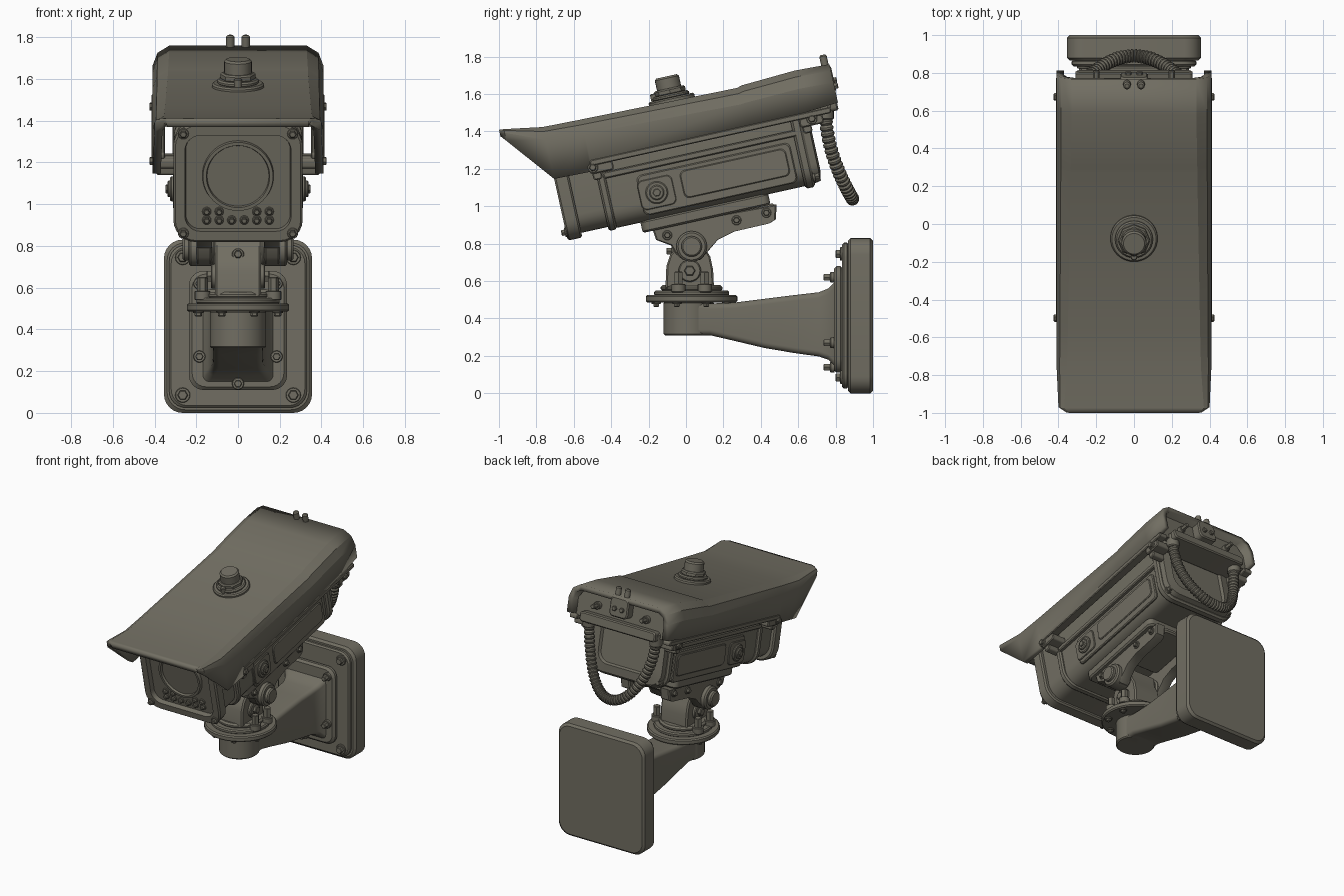
import bpy, bmesh, math
from mathutils import Matrix, Vector

if "Cube" in bpy.data.objects:
    bpy.data.objects.remove(bpy.data.objects["Cube"])

MAT = bpy.data.materials.new("olive_grey_metal")
MAT.diffuse_color = (0.165, 0.155, 0.122, 1)
MAT.use_nodes = True
MAT.node_tree.nodes["Principled BSDF"].inputs["Base Color"].default_value = MAT.diffuse_color
# camera housing is modelled level, then tilted nose-down
TILT = Matrix.Translation((0, 0, 1.2)) @ Matrix.Rotation(math.radians(12.5), 4, 'X')


def finish(name, bm, tilt=False, angle=32):
    if tilt:
        bm.transform(TILT)
    bmesh.ops.recalc_face_normals(bm, faces=bm.faces)
    me = bpy.data.meshes.new(name)
    bm.to_mesh(me)
    bm.free()
    me.materials.append(MAT)
    me.shade_smooth()
    me.set_sharp_from_angle(angle=math.radians(angle))
    ob = bpy.data.objects.new(name, me)
    bpy.context.collection.objects.link(ob)
    return ob


def rrect(w, h, r, cx=0, cy=0, n=6):
    pts = []
    for k, (sx, sy) in enumerate([(1, 1), (-1, 1), (-1, -1), (1, -1)]):
        for i in range(n + 1):
            a = math.pi / 2 * (k + i / n)
            pts.append((cx + sx * (w / 2 - r) + r * math.cos(a), cy + sy * (h / 2 - r) + r * math.sin(a)))
    return pts


def circle(r, cx=0, cy=0, n=32):
    return [(cx + r * math.cos(2 * math.pi * i / n), cy + r * math.sin(2 * math.pi * i / n)) for i in range(n)]


def place(axis, a, b, d):
    return {'x': (d, a, b), 'y': (a, d, b), 'z': (a, b, d)}[axis]


def loft(bm, rings, caps=True):
    rows = [[bm.verts.new(p) for p in ring] for ring in rings]
    n = len(rows[0])
    for r0, r1 in zip(rows, rows[1:]):
        for i in range(n):
            bm.faces.new((r0[i], r0[(i + 1) % n], r1[(i + 1) % n], r1[i]))
    if caps:
        bm.faces.new(rows[0])
        bm.faces.new(rows[-1])


def prism(bm, pts, axis, d0, d1, bev=0.0):
    """Extrude a 2D outline along an axis, with chamfered rims."""
    xs, ys = [p[0] for p in pts], [p[1] for p in pts]
    cx, cy = (min(xs) + max(xs)) / 2, (min(ys) + max(ys)) / 2
    kx, ky = 1 - 2 * bev / (max(xs) - min(xs)), 1 - 2 * bev / (max(ys) - min(ys))
    small = [(cx + (x - cx) * kx, cy + (y - cy) * ky) for x, y in pts]
    s = bev if d1 > d0 else -bev
    steps = [(small, d0), (pts, d0 + s), (pts, d1 - s), (small, d1)] if bev else [(pts, d0), (pts, d1)]
    loft(bm, [[place(axis, a, b, d) for a, b in ring] for ring, d in steps])


def bolts(name, spots, axis, r, d0, d1, tilt=False):
    """Washer at d0 and a hexagon head reaching d1."""
    bm = bmesh.new()
    for a, b in spots:
        prism(bm, circle(r * 1.45, a, b, 16), axis, d0, d0 + (d1 - d0) * 0.4, 0.003)
        prism(bm, circle(r, a, b, 6), axis, d0, d1, 0.004)
    finish(name, bm, tilt)


def solid(name, layers, axis, tilt=False):
    bm = bmesh.new()
    for pts, d0, d1, bev in layers:
        prism(bm, pts, axis, d0, d1, bev)
    return finish(name, bm, tilt)


# --- wall plate, stepped base and bolts
solid("wall_plate", [(rrect(.71, .83, .09, 0, .415), .865, 1.0, .015),
                     (rrect(.66, .78, .08, 0, .415), .835, .87, .01)], 'y')
solid("arm_base", [(rrect(.47, .57, .07, 0, .395), .79, .84, .015)], 'y')
bolts("wall_bolts", [(x, z) for x in (-.265, .265) for z in (.085, .745)], 'y', .025, .84, .80)
bolts("base_bolts", [(0, .14)] + [(x, z) for x in (-.185, .185) for z in (.27, .62)], 'y', .02, .795, .735)

# --- support arm
bm = bmesh.new()
loft(bm, [[(x, y, z) for x, z in rrect(2 * hw, t - b, .03, 0, (t + b) / 2)] for y, hw, t, b in
          [(.03, .125, .49, .31), (.13, .122, .48, .31), (.26, .12, .485, .28), (.42, .12, .505, .242),
           (.58, .122, .525, .215), (.71, .13, .54, .197), (.76, .145, .56, .18), (.80, .175, .60, .14)]])
finish("support_arm", bm)

# --- post and swivel flanges
solid("swivel_post", [(circle(.135, 0, .015, 40), .31, .49, .008)], 'z')
solid("swivel_flange", [(circle(.245, 0, .03, 48), .485, .525, .008),
                        (circle(.2, 0, .03, 48), .52, .55, .008),
                        (circle(.165, 0, .03, 48), .545, .58, .012)], 'z')
ring = [(.205 * math.cos(a), .03 + .205 * math.sin(a)) for a in [math.pi / 4 * (k + .5) for k in range(8)]]
bolts("flange_bolts_under", ring, 'z', .018, .488, .462)
bolts("flange_bolts_top", [(x, y) for x in (-.17, .17) for y in (-.04, .10)], 'z', .026, .54, .65)

# --- knuckle and tilt yoke
knuckle = [(-.11, .56), (-.105, .68), (-.085, .74), (-.05, .78), (-.03, .85), (.09, .85),
           (.1, .78), (.13, .73), (.145, .66), (.15, .56)]
solid("knuckle", [(knuckle, -.11, .11, .01)], 'x')
bolts("knuckle_front_bolt", [(0, .76)], 'y', .02, -.06, -.105)
yoke = [(-.18, .88), (-.16, .82), (-.08, .79), (-.055, .745), (-.02, .715), (.03, .705), (.08, .715), (.11, .75),
        (.17, .82), (.26, .865), (.45, .91), (.48, .93), (.485, 1.01), (.0, .92)]
for s, tag in ((-1, "left"), (1, "right")):
    solid("yoke_arm_" + tag, [(yoke, s * .125, s * .2, .008)], 'x')
    solid("pivot_boss_" + tag, [(circle(.082, .03, .785), s * .11, s * .235, .01),
                                (circle(.055, .03, .785), s * .23, s * .265, .008)], 'x')
    solid("knuckle_boss_" + tag, [(circle(.06, .02, .655), s * .1, s * .13, .006),
                                  (circle(.03, .02, .655, 6), s * .12, s * .15, .005)], 'x')
    bolts("yoke_bolts_" + tag, [(.27, .925), (.43, .965), (-.1, .845)], 'x', .018, s * .195, s * .225)
solid("mount_plate", [(rrect(.46, .70, .04, 0, .05), -.285, -.22, .01),
                      (rrect(.26, .40, .03, 0, .22), -.32, -.28, .01)], 'z', True)

# --- camera body: neck, ring, main shell, rear flange
C = .052
solid("body_shell", [(rrect(.56, .53, .1, 0, C), -.66, -.46, .006),
                     (rrect(.615, .575, .11, 0, C), -.475, -.43, .01),
                     (rrect(.58, .56, .1, 0, C), -.435, .63, .006),
                     (rrect(.63, .59, .11, 0, C), .60, .655, .012)], 'y', True)
bm = bmesh.new()
loft(bm, [[(x, u, z) for x, z in rrect(w, h, r, 0, C)] for w, h, r, u in
          [(.6, .56, .1, -.62), (.62, .58, .11, -.63), (.62, .58, .11, -.69), (.6, .56, .1, -.70),
           (.51, .47, .075, -.70), (.5, .46, .07, -.665)]])
finish("front_bezel", bm, True)
bm = bmesh.new()
loft(bm, [[(x, u, z) for x, z in rrect(w, h, r, 0, C)] for w, h, r, u in
          [(.6, .56, .1, .64), (.58, .54, .1, .69), (.46, .42, .08, .70), (.44, .40, .07, .68)]])
finish("rear_cap", bm, True)

# --- lens and infrared lamps
bm = bmesh.new()
loft(bm, [[(x, u, z) for x, z in circle(r, 0, .083, 48)] for r, u in
          [(.172, -.66), (.168, -.688), (.152, -.688), (.148, -.672)]])
finish("lens", bm, True)
lamps = [(-.15 + .06 * i, -.135 + .042 * j) for i in range(6) for j in range(2) if not (j and i in (2, 3))]
bolts("lamps", lamps, 'y', .015, -.66, -.69, True)
bolts("bezel_bolts", [(x, z) for x in (-.262, .262) for z in (-.192, .296)], 'y', .018, -.695, -.725, True)
bolts("rear_bolts", [(x, z) for x in (-.265, .265) for z in (-.19, .25)], 'y', .018, .65, .69, True)

# --- side details, mirrored
for s, tag in ((-1, "left"), (1, "right")):
    solid("side_panel_" + tag, [(rrect(.84, .22, .03, .15, -.09), s * .28, s * .302, .006),
                                (rrect(.58, .15, .03, .25, -.08), s * .30, s * .312, .005)], 'x', True)
    solid("side_knob_" + tag, [(rrect(.19, .16, .03, -.18, -.09), s * .3, s * .312, .004),
                               (circle(.06, -.18, -.09), s * .30, s * .325, .006),
                               (circle(.04, -.18, -.09), s * .32, s * .338, .006),
                               (circle(.022, -.18, -.09, 6), s * .33, s * .347, .003)], 'x', True)
    solid("body_rail_" + tag, [(rrect(1.06, .035, .012, .09, .06), s * .28, s * .315, .006)], 'x', True)
    solid("hood_rail_" + tag, [(rrect(1.32, .032, .012, .165, .14), s * .35, s * .414, .005)], 'x', True)
    for u, nm in ((-.44, "front"), (.71, "rear")):
        solid("hood_clip_%s_%s" % (nm, tag), [(rrect(.13, .05, .015, u, .105), s * .29, s * .405, .006),
                                              (rrect(.05, .09, .015, u - .03, .09), s * .29, s * .39, .006)], 'x', True)
    bolts("clip_bolts_" + tag, [(-.485, .115), (.715, .115)], 'x', .02, s * .40, s * .425, True)

# --- sun hood: folded sheet lofted front to back
sections = [(-.931, .36, .42, .02, .015, .385), (-.905, .40, .418, .03, .02, .354),
            (-.70, .41, .384, .055, .07, .10), (-.50, .41, .379, .06, .08, .095),
            (-.49, .41, .379, .06, .08, .14), (.36, .41, .363, .075, .09, .145),
            (.385, .41, .371, .075, .095, .145), (.68, .41, .387, .08, .10, .155), (.87, .41, .38, .08, .10, .17)]
bm = bmesh.new()
rows = []
for u, hw, top, cx, cz, wb in sections:
    half = [(hw, wb), (hw, top - cz), (hw - cx * .3, top - cz * .35), (hw - cx, top)]
    prof = half + [(-x, z) for x, z in reversed(half)]
    rows.append([bm.verts.new((x, u, z)) for x, z in prof])
for r0, r1 in zip(rows, rows[1:]):
    for i in range(len(r0) - 1):
        bm.faces.new((r0[i], r0[i + 1], r1[i + 1], r1[i]))
hood = finish("sun_hood", bm, True, 20)
# sheet normals must face up before thickening inwards
if sum(p.normal.z * p.area for p in hood.data.polygons) < 0:
    hood.data.flip_normals()
mod = hood.modifiers.new("thickness", 'SOLIDIFY')
mod.thickness, mod.offset = .04, -1

# --- rear of hood: wall, lip, hook bracket
back = [(-.375, .15), (.375, .15), (.375, .27), (.315, .35), (-.315, .35), (-.375, .27)]
solid("hood_back_wall", [(back, .77, .81, 0)], 'y', True)
solid("hood_back_lip", [(rrect(.62, .07, .02, 0, .165), .68, .865, .008)], 'y', True)
solid("hook_bracket", [(rrect(.15, .14, .03, 0, .30), .80, .875, .008)], 'y', True)
solid("hook_prongs", [(circle(.02, x, .845, 16), .33, .437, .008) for x in (-.037, .037)], 'z', True)
bolts("hook_bolts", [(-.2, .26), (.2, .26), (-.03, .29), (.03, .29)], 'y', .018, .81, .89, True)

# --- top knob
solid("top_knob", [(circle(.125, 0, .005, 40), .355, .39, .008), (circle(.1, 0, .005, 40), .385, .41, .008),
                   (circle(.085, 0, .005, 8), .405, .44, .008), (circle(.066, 0, .005, 24), .43, .505, .01),
                   (circle(.018, 0, -.085, 12), .38, .43, .005)], 'z', True)

# --- ribbed cable loop
def cable_point(t):
    s = math.sin(t)
    return Vector((.275 * math.cos(t), .745 + .145 * s * s, 1.53 - .49 * s))

bm = bmesh.new()
rings, N = [], 144
for i in range(N + 1):
    t = math.pi * i / N
    p = cable_point(t)
    d = (cable_point(t + .01) - cable_point(t - .01)).normalized()
    b = d.cross(Vector((0, 1, 0))).normalized()
    n = b.cross(d)
    r = (.029, .037, .037)[i % 3]
    rings.append([p + r * (math.cos(a) * b + math.sin(a) * n) for a in [math.pi * k / 7 for k in range(14)]])
loft(bm, rings)
finish("ribbed_cable", bm)
solid("cable_sockets", [(circle(.045, x, .745, 20), 1.46, 1.56, .008) for x in (-.275, .275)], 'z')
